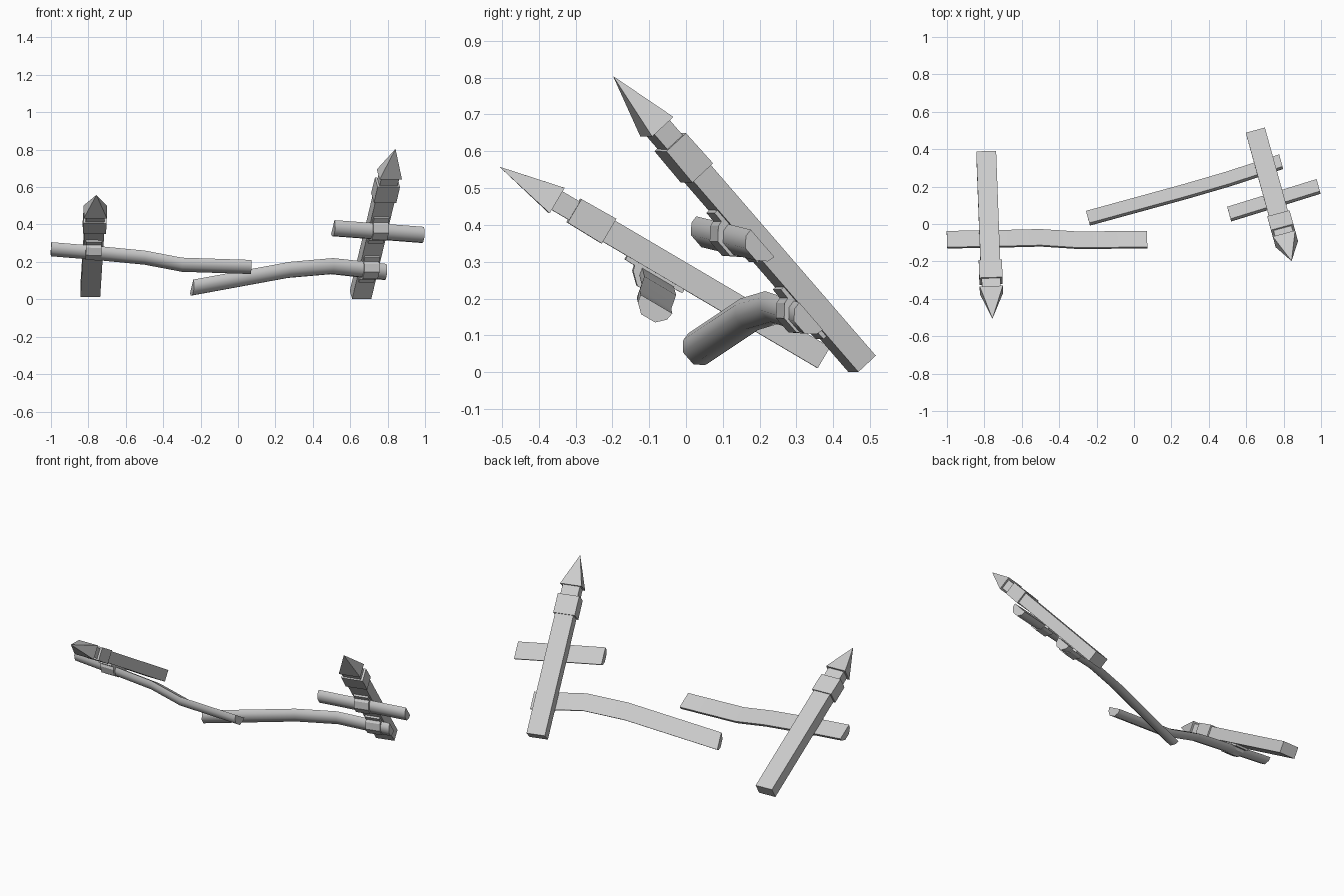
import bpy, bmesh, math
from mathutils import Vector as V

if "Cube" in bpy.data.objects:
    bpy.data.objects.remove(bpy.data.objects["Cube"])


def loft(name, rings, smooth=False):
    """Skin a closed, capped mesh through equally sized rings of points."""
    bm = bmesh.new()
    vs = [[bm.verts.new(p) for p in ring] for ring in rings]
    n = len(vs[0])
    for a, b in zip(vs, vs[1:]):
        for i in range(n):
            j = (i + 1) % n
            bm.faces.new((a[i], a[j], b[j], b[i]))
    bm.faces.new(vs[0])
    bm.faces.new(vs[-1])
    bmesh.ops.remove_doubles(bm, verts=bm.verts, dist=1e-5)
    bmesh.ops.recalc_face_normals(bm, faces=bm.faces)
    me = bpy.data.meshes.new(name)
    bm.to_mesh(me)
    bm.free()
    ob = bpy.data.objects.new(name, me)
    bpy.context.collection.objects.link(ob)
    if smooth:
        bpy.ops.object.select_all(action='DESELECT')
        ob.select_set(True)
        bpy.context.view_layer.objects.active = ob
        bpy.ops.object.shade_smooth_by_angle(angle=math.radians(60))
    return ob


# half-log section and the strap that bends over it: (along post, away from post)
RAIL = [(-.05, 0), (-.046, .022), (-.022, .045), (.022, .045), (.046, .022), (.05, 0)]
STRAP = [(-.09, -.004), (-.09, .011), (-.06, .012), (-.056, .027), (-.026, .056),
         (.026, .056), (.056, .027), (.06, .012), (.09, .011), (.09, -.004)]
# picket pieces: (name, [(distance up, half width, half depth), ...])
POST = [("post", [(0, .053, .033), (.69, .053, .033)]),
        ("collar", [(.678, .062, .039), (.787, .062, .037)]),
        ("neck", [(.78, .05, .029), (.85, .05, .029)]),
        ("spike", [(.842, .062, .04), (1.02, .0005, .0005)])]


def fence_panel(side, base, tip, across, rails):
    base, tip = V(base), V(tip)
    up = (tip - base).normalized()
    r = V(across)
    r = (r - up * r.dot(up)).normalized()
    front = r.cross(up)
    k = (tip - base).length / 1.02

    # leaning picket post
    for part, secs in POST:
        loft(f"{side}_{part}", [[base + up * s * k + r * w * x + front * d * y
             for x, y in ((-1, -1), (1, -1), (1, 1), (-1, 1))] for s, w, d in secs])

    # split-log rails, each with a strap
    for name, path, s in rails:
        loft(f"{side}_{name}_rail", [[V(c) + up * a + front * d for a, d in RAIL]
                                     for c in path], True)
        o = base + up * s + front * .033
        loft(f"{side}_{name}_strap", [[o + r * t + up * a + front * d for a, d in STRAP]
                                      for t in (-.042, .042)])


fence_panel("left", (-.79, .373, .04), (-.757, -.505, .557), (1, .03, -.01), [
    ("long", [(-1, -.08, .28), (-.78, -.077, .262), (-.5, -.07, .235),
              (-.3, -.083, .197), (.07, -.08, .185)], .51)])
fence_panel("right", (.655, .478, .023), (.842, -.197, .803), (.966, .258, 0), [
    ("upper", [(.507, .06, .386), (.75, .135, .368), (.985, .208, .35)], .5),
    ("lower", [(-.248, .038, .068), (.27, .18, .163), (.5, .247, .183),
               (.785, .34, .152)], .22)])
